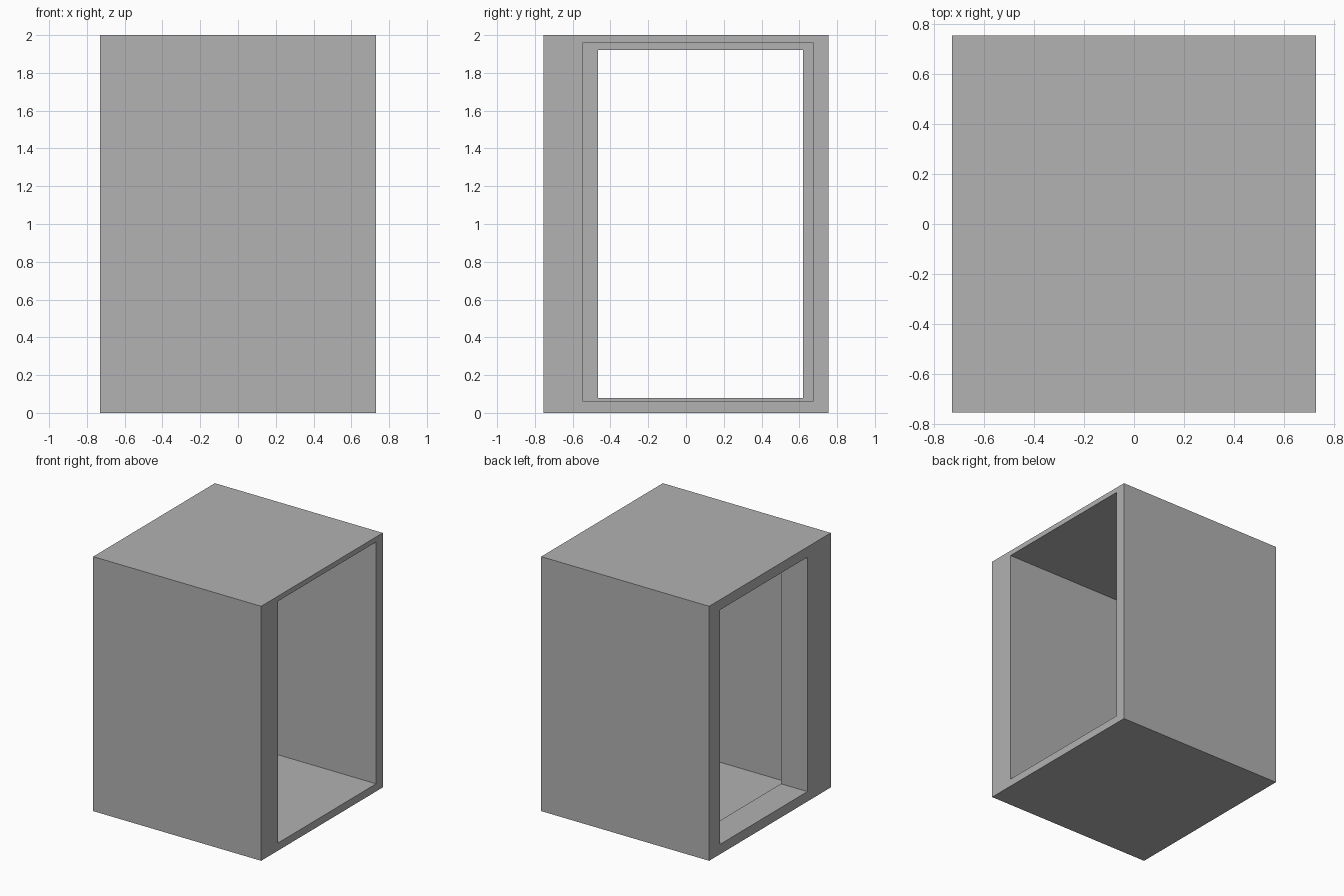
import bpy
import bmesh

cube = bpy.data.objects.get("Cube")
if cube:
    bpy.data.objects.remove(cube, do_unlink=True)

# Material
grey = bpy.data.materials.new("plain grey")
grey.use_nodes = True
colour = (0.445, 0.445, 0.445, 1)
grey.diffuse_color = colour
grey.node_tree.nodes["Principled BSDF"].inputs["Base Color"].default_value = colour

# Rectangles in the side plane: y min, y max, z min, z max
OUTER = (-0.755, 0.755, 0, 2)
WIDE = (-0.545, 0.672, 0.06, 1.96)      # opening on the left side
NARROW = (-0.465, 0.62, 0.078, 1.92)    # smaller opening on the right side
HALF_WIDTH = 0.73
STEP_X = -0.50                          # where the opening narrows


def ring(bm, x, rect):
    """Four corner vertices of a rectangle facing along x."""
    y0, y1, z0, z1 = rect
    return [bm.verts.new((x, y, z)) for y, z in ((y0, z0), (y1, z0), (y1, z1), (y0, z1))]


# Box with a stepped tunnel: closed chain of rings joined by quads
bm = bmesh.new()
rings = [ring(bm, x, rect) for x, rect in (
    (-HALF_WIDTH, OUTER), (-HALF_WIDTH, NARROW),
    (STEP_X, NARROW), (STEP_X, WIDE),
    (HALF_WIDTH, WIDE), (HALF_WIDTH, OUTER))]
for i, a in enumerate(rings):
    b = rings[(i + 1) % len(rings)]
    for j in range(4):
        k = (j + 1) % 4
        bm.faces.new((a[j], a[k], b[k], b[j]))
bmesh.ops.recalc_face_normals(bm, faces=bm.faces)

mesh = bpy.data.meshes.new("open_box_shell")
bm.to_mesh(mesh)
bm.free()
mesh.materials.append(grey)
shell = bpy.data.objects.new("open_box_shell", mesh)
bpy.context.collection.objects.link(shell)
